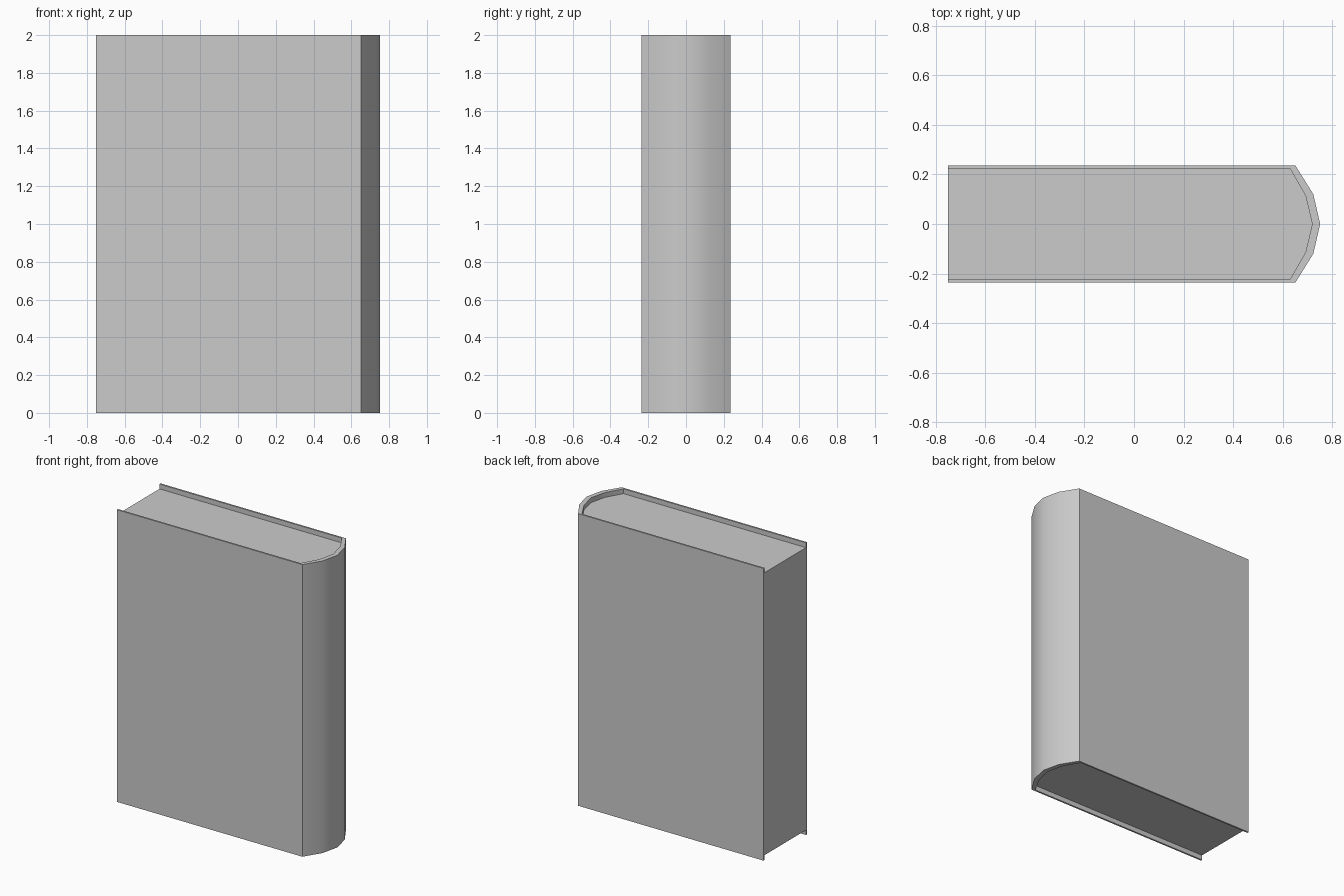
import bpy, bmesh, math

if "Cube" in bpy.data.objects:
    bpy.data.objects.remove(bpy.data.objects["Cube"])

HALF_X = 0.752


def extrude_profile(name, points, z0, z1):
    """Extrude a closed XY outline (counter-clockwise) from z0 to z1."""
    bm = bmesh.new()
    base = bm.faces.new([bm.verts.new((x, y, z0)) for x, y in points])
    top = bmesh.ops.extrude_face_region(bm, geom=[base], use_keep_orig=True)
    verts = [g for g in top["geom"] if isinstance(g, bmesh.types.BMVert)]
    bmesh.ops.translate(bm, verts=verts, vec=(0, 0, z1 - z0))
    bmesh.ops.recalc_face_normals(bm, faces=bm.faces)
    mesh = bpy.data.meshes.new(name)
    bm.to_mesh(mesh)
    bm.free()
    obj = bpy.data.objects.new(name, mesh)
    bpy.context.collection.objects.link(obj)
    bpy.ops.object.select_all(action='DESELECT')
    obj.select_set(True)
    bpy.context.view_layer.objects.active = obj
    bpy.ops.object.shade_smooth_by_angle(angle=math.radians(30))
    return obj


def outline(half):
    """Mirror the lower half of an outline about the x axis."""
    return half + [(x, -y) for x, y in reversed(half) if y != 0]


outer = outline([(-HALF_X, -0.236), (0.652, -0.236), (0.724, -0.121), (HALF_X, 0)])
inner = outline([(-HALF_X, -0.224), (0.63, -0.224), (0.693, -0.114), (0.72, 0)])

# Cover: boards and rounded spine as one wrapped sheet
extrude_profile("cover", outer + inner[::-1], 0.0, 2.0)

# Page block: fills the cover, recessed at top and bottom
extrude_profile("pages", inner, 0.033, 1.967)
